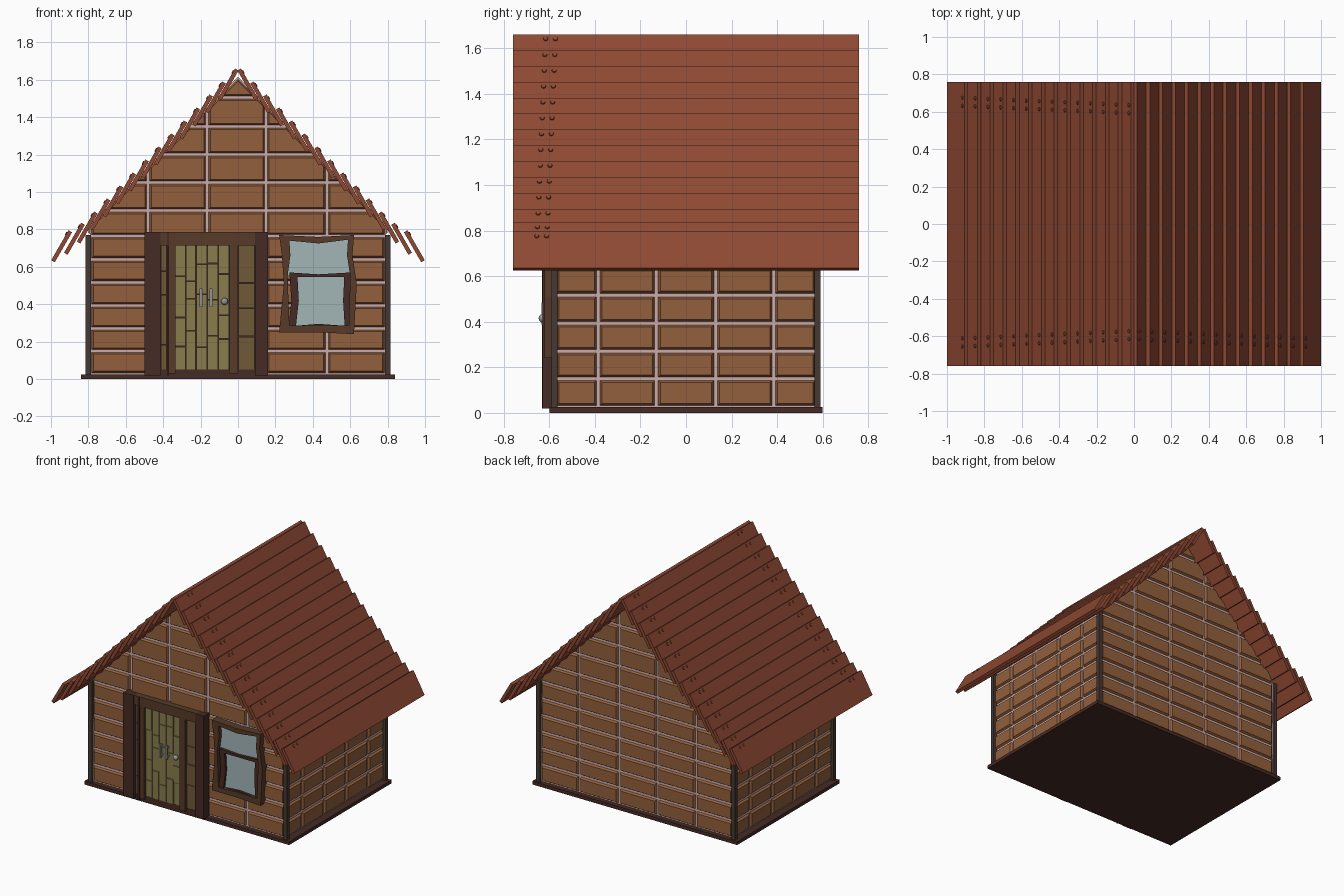
import bpy, bmesh, math, random
from mathutils import Matrix, Vector

if "Cube" in bpy.data.objects:
    bpy.data.objects.remove(bpy.data.objects["Cube"])

random.seed(4)


def material(name, r, g, b):
    m = bpy.data.materials.new(name)
    m.diffuse_color = (r, g, b, 1)
    m.use_nodes = True
    m.node_tree.nodes["Principled BSDF"].inputs["Base Color"].default_value = m.diffuse_color
    return m


BRICK = material("brick_brown", 0.29, 0.115, 0.045)
MORTAR = material("mortar_pink", 0.60, 0.41, 0.40)
ROOF = material("roof_red", 0.27, 0.065, 0.032)
DARK = material("dark_wood", 0.060, 0.024, 0.018)
MID = material("frame_wood", 0.095, 0.043, 0.022)
POST = material("post_wood", 0.06, 0.04, 0.033)
OLIVE = material("door_olive", 0.25, 0.20, 0.075)
OCHRE = material("side_panel_olive", 0.16, 0.10, 0.04)
GLASS = material("glass", 0.36, 0.46, 0.47)
METAL = material("metal", 0.30, 0.30, 0.32)


def finish(name, bm, *mats):
    me = bpy.data.meshes.new(name)
    bm.to_mesh(me)
    bm.free()
    ob = bpy.data.objects.new(name, me)
    bpy.context.collection.objects.link(ob)
    for m in mats:
        me.materials.append(m)
    return ob


def add_box(bm, x0, x1, y0, y1, z0, z1):
    c = Vector((x0 + x1, y0 + y1, z0 + z1)) / 2
    s = Matrix.Diagonal((x1 - x0, y1 - y0, z1 - z0, 1))
    bmesh.ops.create_cube(bm, size=1, matrix=Matrix.Translation(c) @ s)


def boxes(name, mat, *bounds):
    bm = bmesh.new()
    for b in bounds:
        add_box(bm, *b)
    return finish(name, bm, mat)


def mirror(ob):
    ob.modifiers.new("mirror", 'MIRROR').use_axis = (True, False, False)


# Walls: flat cells, inset once for mortar and again for the raised bricks
def clip(poly, side, limit):
    out = []
    for a, b in zip(poly, poly[1:] + poly[:1]):
        da, db = limit - side * a[0] - a[1], limit - side * b[0] - b[1]
        if da >= 0:
            out.append(a)
        if da * db < 0:
            t = da / (da - db)
            out.append((a[0] + (b[0] - a[0]) * t, a[1] + (b[1] - a[1]) * t))
    return out


def brick_wall(name, cols, rows, place, outward, gable=False):
    bm = bmesh.new()
    for z0, z1 in zip(rows, rows[1:]):
        for u0, u1 in zip(cols, cols[1:]):
            p = [(u0, z0), (u1, z0), (u1, z1), (u0, z1)]
            if gable:
                p = clip(clip(p, 1, 1.615), -1, 1.615)
            if len(p) > 2:
                f = bm.faces.new([bm.verts.new(place(*q)) for q in p])
                f.normal_update()
                if f.normal.dot(Vector(outward)) < 0:
                    f.normal_flip()
                f.material_index = 1
    cells = [f for f in bm.faces if f.calc_area() > 0.0015]
    bmesh.ops.inset_individual(bm, faces=cells, thickness=0.008, use_even_offset=True)
    for f in cells:
        f.material_index = 0
    bmesh.ops.inset_individual(bm, faces=cells, thickness=0.009, depth=0.015,
                               use_even_offset=True)
    return finish(name, bm, BRICK, MORTAR)


ROWS = [0.025, 0.15, 0.27, 0.393, 0.517, 0.64, 0.765, 0.90, 1.05, 1.20, 1.35, 1.505, 1.62]
FRONT = [-0.79, -0.48, -0.165, 0.15, 0.475, 0.79]
SIDE = [-0.575, -0.385, -0.13, 0.13, 0.385, 0.575]
brick_wall("front_wall", FRONT, ROWS, lambda u, z: (u, -0.565, z), (0, -1, 0), True)
brick_wall("back_wall", FRONT, ROWS, lambda u, z: (u, 0.565, z), (0, 1, 0), True)
brick_wall("right_wall", SIDE, ROWS[:7] + [0.82], lambda u, z: (0.785, u, z), (1, 0, 0))
brick_wall("left_wall", SIDE, ROWS[:7] + [0.82], lambda u, z: (-0.785, u, z), (-1, 0, 0))

# Floor slab and corner posts
boxes("base", DARK, (-0.84, 0.84, -0.60, 0.60, 0, 0.025))
posts = boxes("corner_posts", POST, *[(0.785, 0.815, y - 0.014, y + 0.014, 0.02, 0.77)
                                      for y in (-0.577, 0.577)])
mirror(posts)

# Roof: overlapping steep boards, each stepping up towards the ridge
TOPS = [0.79, 0.83, 0.89] + [0.96 + 0.0695 * i for i in range(11)]
planks, front_nails, back_nails = bmesh.new(), bmesh.new(), bmesh.new()
for i, zt in enumerate(TOPS):
    top = Vector((0.897 - i * 0.0685, 0, zt))
    low = top + Vector((0.092, 0, -0.16))
    along = (top - low).normalized()
    normal = Vector((-along.z, 0, along.x)) * -1
    rot = Matrix((along, Vector((0, 1, 0)), normal)).transposed().to_4x4()
    bmesh.ops.create_cube(planks, size=1, matrix=Matrix.Translation((top + low) / 2) @ rot
                          @ Matrix.Diagonal(((top - low).length, 1.52, 0.022, 1)))
    # pairs of nail heads just under each board's top edge
    for k in (0, 1):
        y = -0.655 + 0.003 * i + 0.043 * k
        for bm, yy, s in ((front_nails, y, 1), (back_nails, -y + 0.02, -1)):
            p = top - along * 0.022 + normal * 0.012
            m = Matrix.Translation((p.x, yy, p.z)) @ rot
            if s < 0:
                m = Matrix.Scale(-1, 4, (1, 0, 0)) @ m
            bmesh.ops.create_cone(bm, cap_ends=True, segments=8, radius1=0.012,
                                  radius2=0.009, depth=0.008, matrix=m)
bmesh.ops.recalc_face_normals(back_nails, faces=back_nails.faces)
mirror(finish("roof_boards", planks, ROOF))
mirror(finish("front_nails", front_nails, ROOF))
finish("back_nails", back_nails, ROOF)

# Door frame, mullions and backing
boxes("door_frame", DARK, (-0.50, -0.415, -0.63, -0.56, 0.02, 0.785),
      (0.09, 0.16, -0.63, -0.56, 0.02, 0.785), (-0.38, -0.37, -0.632, -0.56, 0.02, 0.785),
      (-0.415, 0.09, -0.60, -0.56, 0.02, 0.05))
boxes("door_lintel", MID, (-0.415, 0.09, -0.625, -0.56, 0.715, 0.785))
boxes("door_mullions", MID, (-0.37, -0.335, -0.62, -0.56, 0.03, 0.72),
      (-0.045, 0.0, -0.62, -0.56, 0.03, 0.72))
boxes("door_backing", DARK, (-0.42, 0.10, -0.592, -0.56, 0.03, 0.74))


# Door boards, split at uneven heights
def boards(name, mat, edges, front):
    bm = bmesh.new()
    for x0, x1 in zip(edges, edges[1:]):
        cuts = [0.05] + sorted(random.uniform(0.05 + 0.22 * j, 0.2 + 0.22 * j)
                               for j in (0.4, 1.2, 2)) + [0.715]
        for z0, z1 in zip(cuts, cuts[1:]):
            add_box(bm, x0 + 0.002, x1 - 0.002, front - random.uniform(0, 0.006), -0.585,
                    z0 + 0.002, z1 - 0.002)
    finish(name, bm, mat)


boards("door_boards", OLIVE, [-0.335, -0.28, -0.225, -0.165, -0.105, -0.045], -0.602)
boards("left_side_panel", OCHRE, [-0.415, -0.38], -0.600)
boards("right_side_panel", OCHRE, [0.0, 0.09], -0.600)

# Pull handles and knob
boxes("door_handles", METAL,
      *[(x - 0.008, x + 0.008, -0.635, -0.622, 0.385, 0.485) for x in (-0.197, -0.145)],
      *[(x - 0.005, x + 0.005, -0.625, -0.60, z, z + 0.012)
        for x in (-0.197, -0.145) for z in (0.395, 0.463)])
bm = bmesh.new()
bmesh.ops.create_uvsphere(bm, u_segments=12, v_segments=8, radius=0.019,
                          matrix=Matrix.Translation((-0.072, -0.628, 0.415)))
bmesh.ops.create_cone(bm, cap_ends=True, segments=10, radius1=0.01, radius2=0.01, depth=0.03,
                      matrix=Matrix.Translation((-0.072, -0.61, 0.415))
                      @ Matrix.Rotation(math.pi / 2, 4, 'X'))
knob = finish("door_knob", bm, METAL)
for p in knob.data.polygons:
    p.use_smooth = True


# Crooked window: warped frame rings with glass set inside
def ring(name, outer, inner, front, back, mat):
    bm = bmesh.new()
    loops = [[bm.verts.new((x, y, z)) for x, z in pts]
             for pts, y in ((outer, back), (outer, front), (inner, front), (inner, back))]
    n = len(outer)
    for a, b in zip(loops, loops[1:]):
        for i in range(n):
            j = (i + 1) % n
            bm.faces.new((a[i], a[j], b[j], b[i]))
    bmesh.ops.recalc_face_normals(bm, faces=bm.faces)
    finish(name, bm, mat)


def pane(name, pts, y):
    bm = bmesh.new()
    f = bm.faces.new([bm.verts.new((x, y, z)) for x, z in pts])
    f.normal_update()
    if f.normal.y > 0:
        f.normal_flip()
    finish(name, bm, GLASS)


outer = [(0.22, 0.77), (0.43, 0.76), (0.62, 0.77), (0.612, 0.66), (0.635, 0.51),
         (0.62, 0.24), (0.43, 0.25), (0.22, 0.25), (0.245, 0.51), (0.235, 0.66)]
inner = [(0.275, 0.74), (0.43, 0.725), (0.588, 0.745), (0.583, 0.66), (0.60, 0.55),
         (0.592, 0.285), (0.43, 0.29), (0.275, 0.285), (0.265, 0.55), (0.28, 0.66)]
ring("window_frame", outer, inner, -0.622, -0.56, MID)
sash = [(0.275, 0.57), (0.43, 0.56), (0.602, 0.57), (0.60, 0.42), (0.595, 0.275),
        (0.43, 0.28), (0.27, 0.275), (0.285, 0.42)]
hole = [(0.318, 0.545), (0.43, 0.555), (0.568, 0.545), (0.562, 0.42), (0.57, 0.285),
        (0.43, 0.295), (0.31, 0.285), (0.325, 0.42)]
hole = [(x, min(z, 0.545)) for x, z in hole]
ring("window_sash", sash, hole, -0.612, -0.56, DARK)
pane("upper_glass", inner[:5] + [(0.43, 0.55), (0.265, 0.55), (0.28, 0.66)], -0.592)
pane("lower_glass", hole, -0.594)
